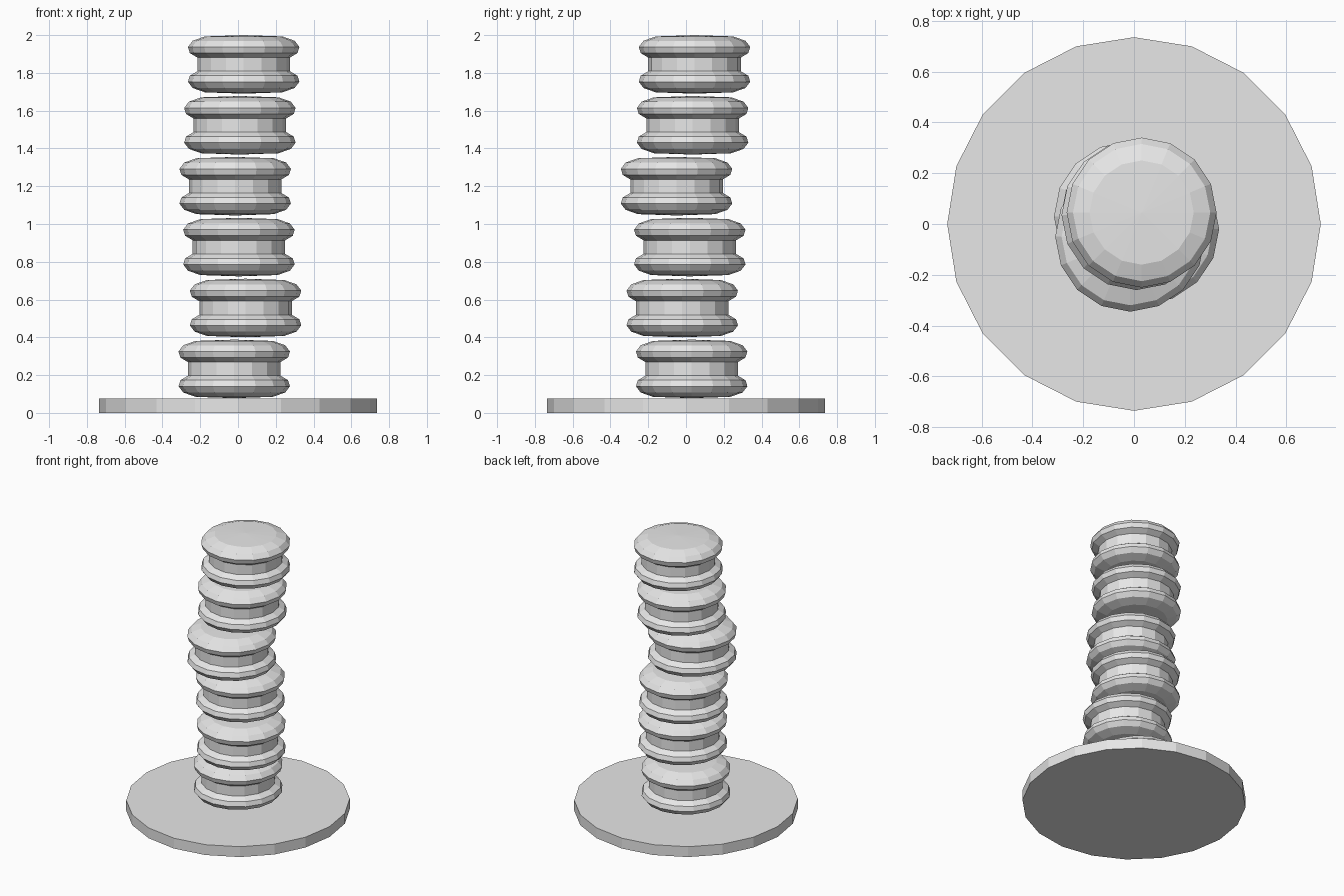
import bpy
import bmesh
from math import cos, sin, tau

cube = bpy.data.objects.get("Cube")
if cube:
    bpy.data.objects.remove(cube, do_unlink=True)

grey = bpy.data.materials.new("light_grey")
grey.use_nodes = True
grey.diffuse_color = (0.8, 0.8, 0.8, 1)
grey.node_tree.nodes["Principled BSDF"].inputs["Base Color"].default_value = grey.diffuse_color


def lathe(name, profile, sides, location):
    """Closed flat-shaded solid turned from (radius, z) points, bottom to top."""
    bm = bmesh.new()
    rings = []
    for r, z in profile:
        count = sides if r else 1
        rings.append([bm.verts.new((r * cos(tau * i / sides), r * sin(tau * i / sides), z))
                      for i in range(count)])
    for low, high in zip(rings, rings[1:]):
        for i in range(sides):
            j = (i + 1) % sides
            if len(low) == 1:
                bm.faces.new((low[0], high[j], high[i]))
            elif len(high) == 1:
                bm.faces.new((low[i], low[j], high[0]))
            else:
                bm.faces.new((low[i], low[j], high[j], high[i]))
    bmesh.ops.recalc_face_normals(bm, faces=bm.faces)
    mesh = bpy.data.meshes.new(name)
    bm.to_mesh(mesh)
    bm.free()
    mesh.materials.append(grey)
    obj = bpy.data.objects.new(name, mesh)
    obj.location = location
    bpy.context.collection.objects.link(obj)


# Round base plate
BASE_TOP = 0.075
lathe("base_plate", [(0, 0), (0.735, 0), (0.735, BASE_TOP), (0, BASE_TOP)], 20, (0, 0, 0))

# Stacked discs: two ridges around a narrow waist, mirrored about the middle
upper = [(0.245, 0.036), (0.285, 0.06), (0.295, 0.092), (0.27, 0.125), (0.205, 0.148), (0, 0.155)]
disc = [(r, -z) for r, z in reversed(upper)] + upper
offsets = [(-0.02, 0.03), (0.04, -0.02), (0.005, 0.02),
           (-0.015, -0.05), (0.01, 0.035), (0.03, 0.045)]
for i, (x, y) in enumerate(offsets):
    lathe(f"stacked_disc_{i + 1}", disc, 16, (x, y, BASE_TOP + 0.158 + 0.3224 * i))
